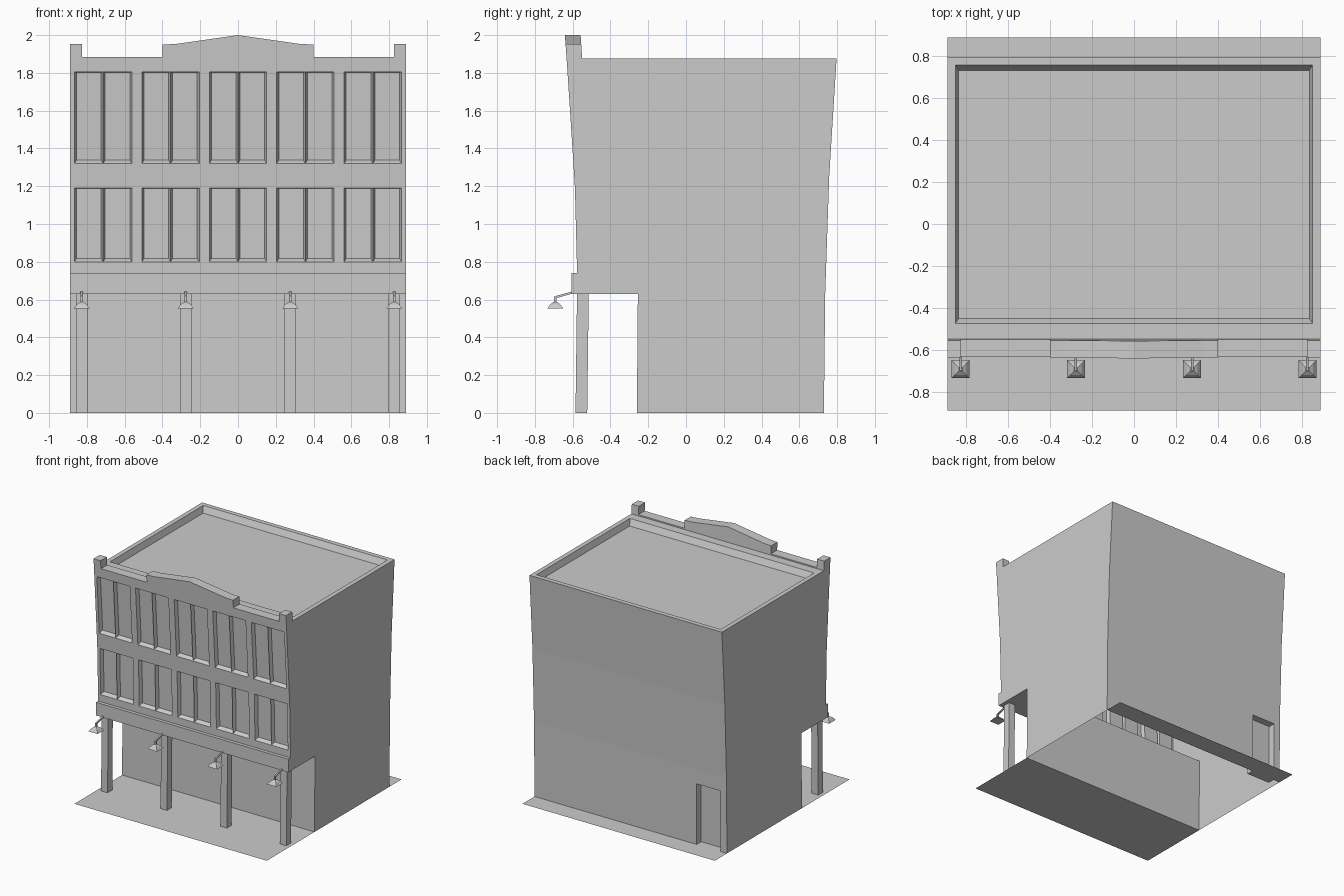
import bpy, bmesh

if "Cube" in bpy.data.objects:
    bpy.data.objects.remove(bpy.data.objects["Cube"])

W = 0.89       # half width
TOP = 1.875    # roof rim height


def interp(knots):
    """Piecewise linear y(z)."""
    def f(z):
        for (z0, y0), (z1, y1) in zip(knots, knots[1:]):
            if z <= z1:
                break
        return y0 + (y1 - y0) * (z - z0) / (z1 - z0)
    return f


front = interp([(0.63, -0.575), (0.8, -0.578), (1.19, -0.588), (1.32, -0.596),
                (1.6, -0.613), (2.0, -0.641)])
back = interp([(0, 0.73), (0.63, 0.737), (1.25, 0.758), (TOP, 0.797)])


def make(name, faces):
    """Object from a list of polygons; touching corners are welded."""
    bm = bmesh.new()
    for f in faces:
        bm.faces.new([bm.verts.new(p) for p in f])
    bmesh.ops.remove_doubles(bm, verts=bm.verts, dist=1e-5)
    bmesh.ops.recalc_face_normals(bm, faces=bm.faces)
    me = bpy.data.meshes.new(name)
    bm.to_mesh(me)
    bm.free()
    ob = bpy.data.objects.new(name, me)
    bpy.context.collection.objects.link(ob)
    return ob


def bridge(a, b):
    n = len(a)
    return [[a[i], a[(i + 1) % n], b[(i + 1) % n], b[i]] for i in range(n)]


def rect(x0, x1, y0, y1, z):
    return [(x0, y0, z), (x1, y0, z), (x1, y1, z), (x0, y1, z)]


def loft(name, rings):
    faces = [rings[0], rings[-1]]
    for a, b in zip(rings, rings[1:]):
        faces += bridge(a, b)
    return make(name, faces)


def wall(xs, zs, yf, is_hole, depth, inset):
    """Grid wall; hole cells become tapered recesses (side, sill, head inset)."""
    out = []
    s, sill, head = inset
    for x0, x1 in zip(xs, xs[1:]):
        for z0, z1 in zip(zs, zs[1:]):
            q = [(x, yf(z), z) for x, z in ((x0, z0), (x1, z0), (x1, z1), (x0, z1))]
            if not is_hole(x0, x1, z0):
                out.append(q)
                continue
            p = [(x, yf(z) + depth, z) for x, z in
                 ((x0 + s, z0 + sill), (x1 - s, z0 + sill),
                  (x1 - s, z1 - head), (x0 + s, z1 - head))]
            out += bridge(q, p) + [p]
    return out


# Building shell: front wall with five bays of paired windows in two rows
bays = [i * 0.357 for i in range(-2, 3)]
fx = [-W] + [b + d for b in bays for d in (-0.152, 0, 0.152)] + [W]
fz = [0.63, 0.80, 1.19, 1.32, 1.6, 1.805, TOP]
fz_wall = [0.63, 0.80, 1.19, 1.32, 1.805, TOP]
faces = wall(fx, fz_wall, front,
             lambda a, b, z: 0.14 < b - a < 0.16 and z in (0.80, 1.32),
             0.03, (0.011, 0.018, 0.003))

# Back wall with recessed door
bz = [0, 0.51, 0.63, 1.25, TOP]
faces += wall([-W, -0.83, -0.61, W], bz, back,
              lambda a, b, z: a == -0.83 and z == 0, -0.06, (0, 0, 0))

# Side walls with the porch notch
prof = [(-0.26, 0)] + [(back(z), z) for z in bz]
prof += [(front(z), z) for z in reversed(fz_wall)] + [(-0.255, 0.63)]
for x in (-W, W):
    faces.append([(x, y, z) for y, z in prof])

# Ground floor wall and porch ceiling
for (ya, za), (yb, zb) in (((-0.26, 0), (-0.255, 0.63)),
                           ((-0.255, 0.63), (front(0.63), 0.63))):
    faces.append([(-W, ya, za), (W, ya, za), (W, yb, zb), (-W, yb, zb)])

# Roof rim and sunken roof deck
outer = rect(-W, W, front(TOP), back(TOP), TOP)
inner = rect(-0.852, 0.852, -0.475, 0.758, TOP)
deck = rect(-0.836, 0.836, -0.450, 0.733, 1.825)
faces += bridge(outer, inner) + bridge(inner, deck) + [deck]
make("building_shell", faces)

# Stepped parapet with corner posts and a low central gable
half = [(0.33, 1.953), (0.40, 1.95), (0.40, 1.885), (0.825, 1.885),
        (0.825, 1.953), (W, 1.953), (W, TOP)]
outline = [(-x, z) for x, z in reversed(half)] + [(0, 2.0)] + half
loft("parapet", [[(x, front(z) + d, z) for x, z in outline] for d in (0, 0.083)])

# Fascia board above the porch
loft("fascia_board", [rect(-W, W, -0.605, -0.575, z) for z in (0.63, 0.74)])

# Paving around the open footprint
make("front_paving", [rect(-W, W, -0.89, -0.26, 0)])
make("back_paving", [rect(-W, W, 0.73, 0.89, 0)])

# Porch posts and hanging lamps
for i, x in enumerate((-0.827, -0.277, 0.277, 0.827)):
    loft(f"porch_post_{i}", [rect(x - 0.03, x + 0.03, -0.585 + d, -0.523 + d, z)
                             for z, d in ((0, 0), (0.63, 0.008))])
    loft(f"lamp_shade_{i}", [rect(x - r, x + r, -0.692 - r, -0.692 + r, z)
                             for r, z in ((0.043, 0.552), (0.027, 0.574), (0.008, 0.588))])
    # bent arm: drops from the fascia to the shade
    path = [(-0.600, 0.638, 0.006), (-0.692, 0.612, 0.006)]
    loft(f"lamp_arm_{i}", [[(x - 0.006, y, z - t), (x + 0.006, y, z - t),
                            (x + 0.006, y, z + t), (x - 0.006, y, z + t)]
                           for y, z, t in path])
    loft(f"lamp_stem_{i}", [rect(x - 0.006, x + 0.006, -0.698, -0.686, z)
                            for z in (0.58, 0.616)])
